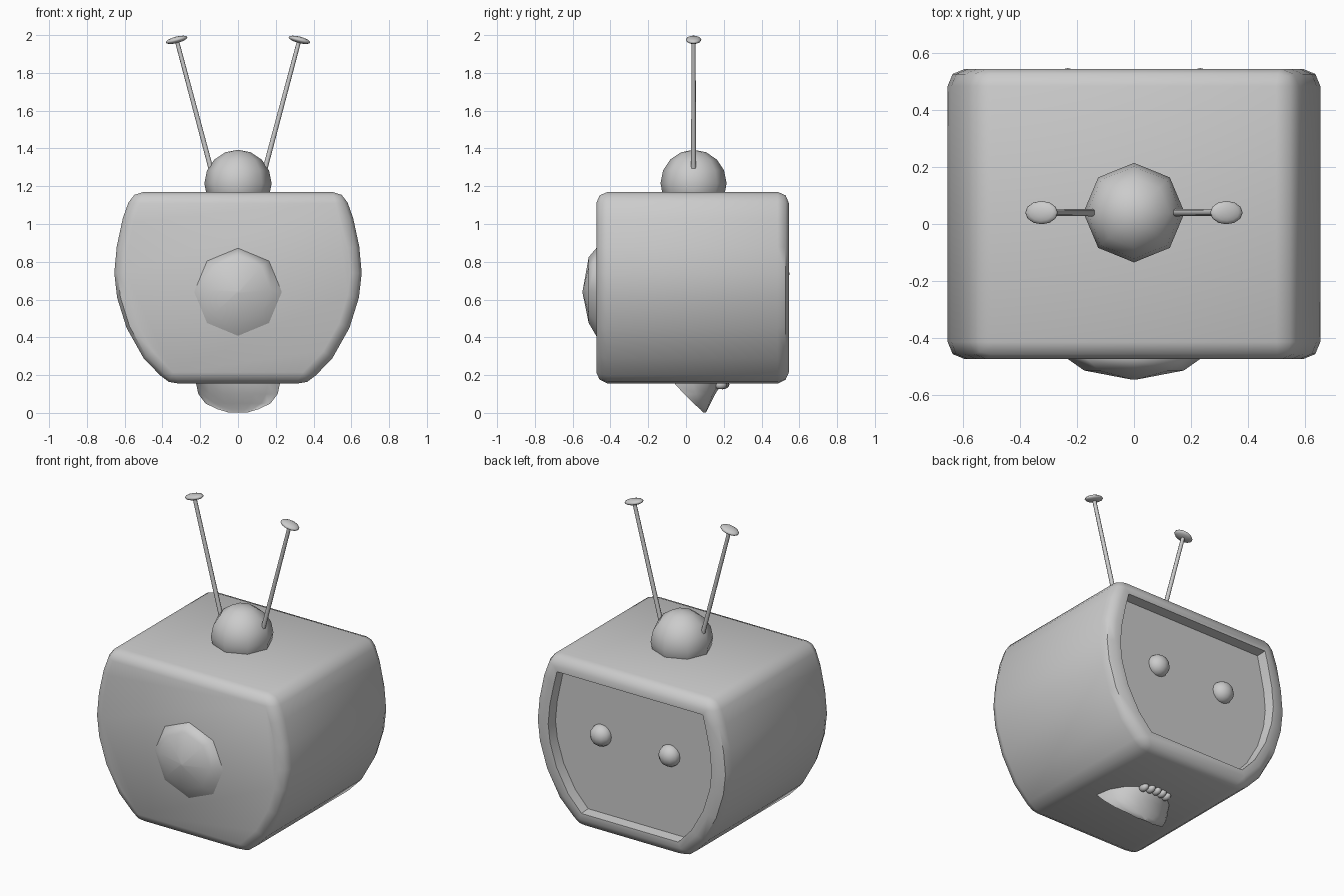
import bpy, bmesh, math
from mathutils import Matrix, Vector

cube = bpy.data.objects.get("Cube")
if cube:
    bpy.data.objects.remove(cube, do_unlink=True)

GREY = (0.6, 0.6, 0.6, 1)
grey = bpy.data.materials.new("plain grey")
grey.diffuse_color = GREY
grey.use_nodes = True
grey.node_tree.nodes["Principled BSDF"].inputs["Base Color"].default_value = GREY


def finish(name, bm, angle=60):
    bmesh.ops.recalc_face_normals(bm, faces=bm.faces[:])
    mesh = bpy.data.meshes.new(name)
    bm.to_mesh(mesh)
    bm.free()
    mesh.materials.append(grey)
    ob = bpy.data.objects.new(name, mesh)
    bpy.context.collection.objects.link(ob)
    bpy.ops.object.select_all(action="DESELECT")
    ob.select_set(True)
    bpy.context.view_layer.objects.active = ob
    bpy.ops.object.shade_smooth_by_angle(angle=math.radians(angle))
    return ob


def ellipsoid(name, centre, radii, segments=12, rings=8, tilt=0):
    bm = bmesh.new()
    bmesh.ops.create_uvsphere(bm, u_segments=segments, v_segments=rings, radius=1)
    bm.transform(Matrix.Translation(centre) @ Matrix.Rotation(tilt, 4, "Y")
                 @ Matrix.Diagonal((*radii, 1)))
    return finish(name, bm, 80)


def loft(name, rings, angle=60):
    """Skin a stack of closed rings and cap both ends."""
    bm = bmesh.new()
    loops = [[bm.verts.new(p) for p in ring] for ring in rings]
    for a, b in zip(loops, loops[1:]):
        for i in range(len(a)):
            j = (i + 1) % len(a)
            bm.faces.new((a[i], a[j], b[j], b[i]))
    bm.faces.new(loops[0])
    bm.faces.new(loops[-1])
    return finish(name, bm, angle)


# Body: barrel profile extruded front to back, hard corners bevelled
half = [(0.37, 0.155), (0.5, 0.29), (0.59, 0.45), (0.64, 0.61),
        (0.655, 0.74), (0.642, 0.88), (0.61, 1.03), (0.56, 1.17)]
outline = half + [(-x, z) for x, z in reversed(half)]
bm = bmesh.new()
front = bm.faces.new([bm.verts.new((x, -0.475, z)) for x, z in outline])
moved = bmesh.ops.extrude_face_region(bm, geom=[front], use_keep_orig=True)["geom"]
bmesh.ops.translate(bm, vec=(0, 1.02, 0),
                    verts=[v for v in moved if isinstance(v, bmesh.types.BMVert)])
bmesh.ops.recalc_face_normals(bm, faces=bm.faces[:])
corners = [e for e in bm.edges if e.calc_face_angle(0) > math.radians(35)]
bmesh.ops.bevel(bm, geom=corners, offset=0.06, segments=2, profile=0.5, affect="EDGES")

# Screen recess in the back
bm.normal_update()
screen = max((f for f in bm.faces if f.normal.y > 0.9), key=lambda f: f.calc_area())
bmesh.ops.inset_region(bm, faces=[screen], thickness=0.04)
bmesh.ops.inset_region(bm, faces=[screen], thickness=0.008, depth=-0.06)
finish("body", bm, 45)

# Dome on the front: eight-sided, nearly pointed
dome_rings = []
for radius, y, z in ((0.225, -0.44, 0.64), (0.232, -0.475, 0.64),
                     (0.175, -0.515, 0.65), (0.008, -0.547, 0.64)):
    dome_rings.append([(radius * math.sin(k * math.tau / 8), y,
                        z + radius * math.cos(k * math.tau / 8)) for k in range(8)])
loft("front_dome", dome_rings)

# Knob on top
ellipsoid("top_knob", (0, 0.04, 1.215), (0.178, 0.175, 0.178), 8, 8)

# Antennas, tips and eyes, mirrored
for side, label in ((1, "left"), (-1, "right")):
    base = Vector((side * 0.14, 0.04, 1.28))
    tip = Vector((side * 0.325, 0.04, 1.975))
    rod = tip - base
    bm = bmesh.new()
    bmesh.ops.create_cone(bm, cap_ends=True, segments=8, radius1=0.013,
                          radius2=0.011, depth=rod.length)
    bm.transform(Matrix.Translation((base + tip) / 2)
                 @ rod.to_track_quat("Z", "Y").to_matrix().to_4x4())
    finish(label + "_antenna", bm)
    ellipsoid(label + "_antenna_tip", tip, (0.059, 0.041, 0.017),
              tilt=side * math.radians(14.5))
    ellipsoid(label + "_eye", (side * 0.233, 0.488, 0.737), (0.067, 0.06, 0.065))

# Foot: crescent sections, hollow towards the front, narrowing to the ground
foot_rings = []
for z, width, near, far in ((0.2, 0.225, -0.08, 0.21), (0.155, 0.222, -0.06, 0.19),
                            (0.1, 0.21, -0.01, 0.155), (0.05, 0.172, 0.04, 0.13),
                            (0.02, 0.11, 0.075, 0.115), (0.002, 0.05, 0.09, 0.105)):
    steps = [math.pi * k / 8 for k in range(9)]
    back = [(width * math.cos(t), near + (far - near) * math.sin(t), z) for t in steps]
    hollow = [(-width * math.cos(t), near + 0.35 * (far - near) * math.sin(t), z)
              for t in steps[1:-1]]
    foot_rings.append(back + hollow)
loft("foot", foot_rings)

# Toes along the back of the foot
for k in range(5):
    x = (k - 2) * 0.04
    ellipsoid(f"toe_{k + 1}", (x, 0.195 - 2 * x * x, 0.15), (0.022, 0.035, 0.025), 8, 6)
